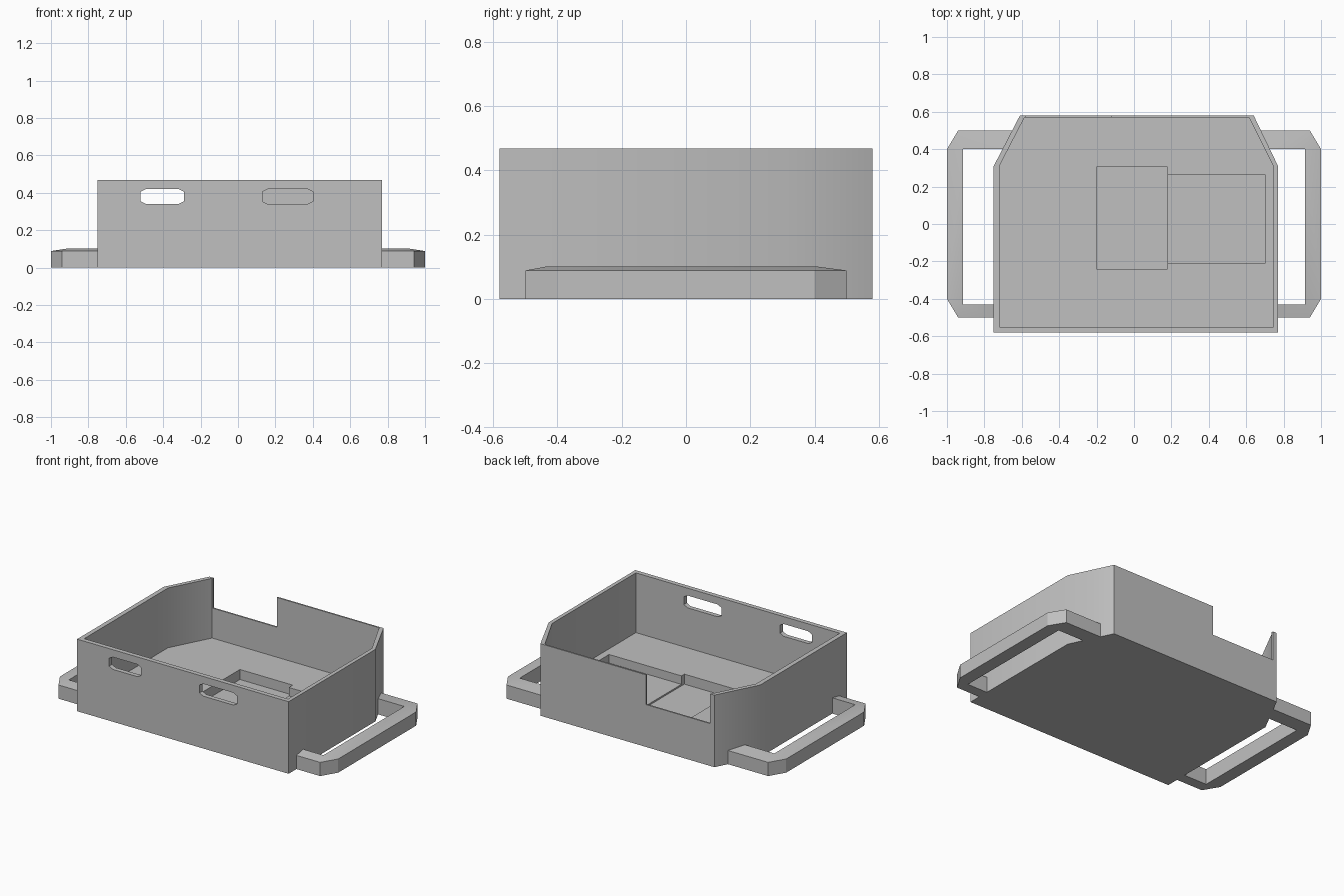
import bpy, bmesh, math

cube = bpy.data.objects.get("Cube")
if cube:
    bpy.data.objects.remove(cube, do_unlink=True)

grey = bpy.data.materials.new("light_grey")
grey.use_nodes = True
COLOUR = (0.53, 0.53, 0.53, 1)
grey.diffuse_color = COLOUR
grey.node_tree.nodes["Principled BSDF"].inputs["Base Color"].default_value = COLOUR


def finish(name, bm):
    """Turn a bmesh into a named object with the grey material."""
    bmesh.ops.remove_doubles(bm, verts=bm.verts, dist=1e-5)
    bmesh.ops.recalc_face_normals(bm, faces=bm.faces)
    mesh = bpy.data.meshes.new(name)
    bm.to_mesh(mesh)
    bm.free()
    mesh.materials.append(grey)
    obj = bpy.data.objects.new(name, mesh)
    bpy.context.collection.objects.link(obj)
    return obj


def prism(name, outline, low, high, to_3d=lambda a, b, h: (a, b, h)):
    """Extrude a flat outline between two levels."""
    bm = bmesh.new()
    rings = [[bm.verts.new(to_3d(a, b, h)) for a, b in outline] for h in (low, high)]
    for ring in rings:
        bm.faces.new(ring)
    n = len(outline)
    for i in range(n):
        j = (i + 1) % n
        bm.faces.new((rings[0][i], rings[0][j], rings[1][j], rings[1][i]))
    return finish(name, bm)


def box(name, x0, x1, y0, y1, z0, z1):
    return prism(name, [(x0, y0), (x1, y0), (x1, y1), (x0, y1)], z0, z1)


def activate(obj):
    bpy.ops.object.select_all(action="DESELECT")
    obj.select_set(True)
    bpy.context.view_layer.objects.active = obj


def cut(obj, cutter):
    activate(obj)
    mod = obj.modifiers.new("cut", "BOOLEAN")
    mod.operation = "DIFFERENCE"
    mod.solver = "EXACT"
    mod.object = cutter
    bpy.ops.object.modifier_apply(modifier=mod.name)
    bpy.data.objects.remove(cutter, do_unlink=True)


def smooth(obj):
    activate(obj)
    bpy.ops.object.shade_smooth_by_angle(angle=math.radians(30))


# Tray: block with angled back corners, hollowed from above
tray = prism("tray", [(-0.75, -0.58), (0.77, -0.58), (0.77, 0.31),
                      (0.64, 0.58), (-0.61, 0.58), (-0.75, 0.31)], 0, 0.468)
cut(tray, prism("cavity", [(-0.72, -0.55), (0.745, -0.55), (0.745, 0.31),
                           (0.615, 0.57), (-0.585, 0.57), (-0.72, 0.31)], 0.08, 0.6))

# Two-level recess in the floor
cut(tray, box("wide_recess", -0.2, 0.18, -0.24, 0.305, 0.015, 0.3))
cut(tray, box("narrow_recess", 0.17, 0.7, -0.21, 0.265, 0.025, 0.3))

# Notch in the back wall
cut(tray, box("notch", -0.58, -0.12, 0.5, 0.7, 0.275, 0.6))

# Slots with clipped corners in the front wall
for x0, x1 in ((-0.52, -0.29), (0.13, 0.4)):
    z0, z1, dx, dz = 0.34, 0.42, 0.028, 0.014
    slot = [(x0 + dx, z0), (x1 - dx, z0), (x1, z0 + dz), (x1, z1 - dz),
            (x1 - dx, z1), (x0 + dx, z1), (x0, z1 - dz), (x0, z0 + dz)]
    cut(tray, prism("slot", slot, -0.7, -0.5, lambda a, b, h: (a, h, b)))
smooth(tray)


def handle(name, side, front_x, back_outer_x, back_inner_x):
    """Loop handle whose top slopes down towards the outside."""
    outer = [(front_x, -0.5), (0.94, -0.5), (1, -0.4),
             (1, 0.4), (0.94, 0.5), (back_outer_x, 0.5)]
    inner = [(front_x, -0.43), (0.915, -0.43), (0.915, -0.43),
             (0.915, 0.4), (0.915, 0.4), (back_inner_x, 0.4)]
    bm = bmesh.new()
    sections = []
    for (ox, oy), (ix, iy) in zip(outer, inner):
        corners = ((ox, oy, 0), (ox, oy, 0.089), (ix, iy, 0.102), (ix, iy, 0))
        sections.append([bm.verts.new((side * x, y, z)) for x, y, z in corners])
    for a, b in zip(sections, sections[1:]):
        for i in range(4):
            j = (i + 1) % 4
            bm.faces.new((a[i], a[j], b[j], b[i]))
    bm.faces.new(sections[0])
    bm.faces.new(sections[-1])
    smooth(finish(name, bm))


# Carrying handles, ends sunk into the tray walls
handle("left_handle", 1, 0.755, 0.665, 0.715)
handle("right_handle", -1, 0.735, 0.64, 0.69)
